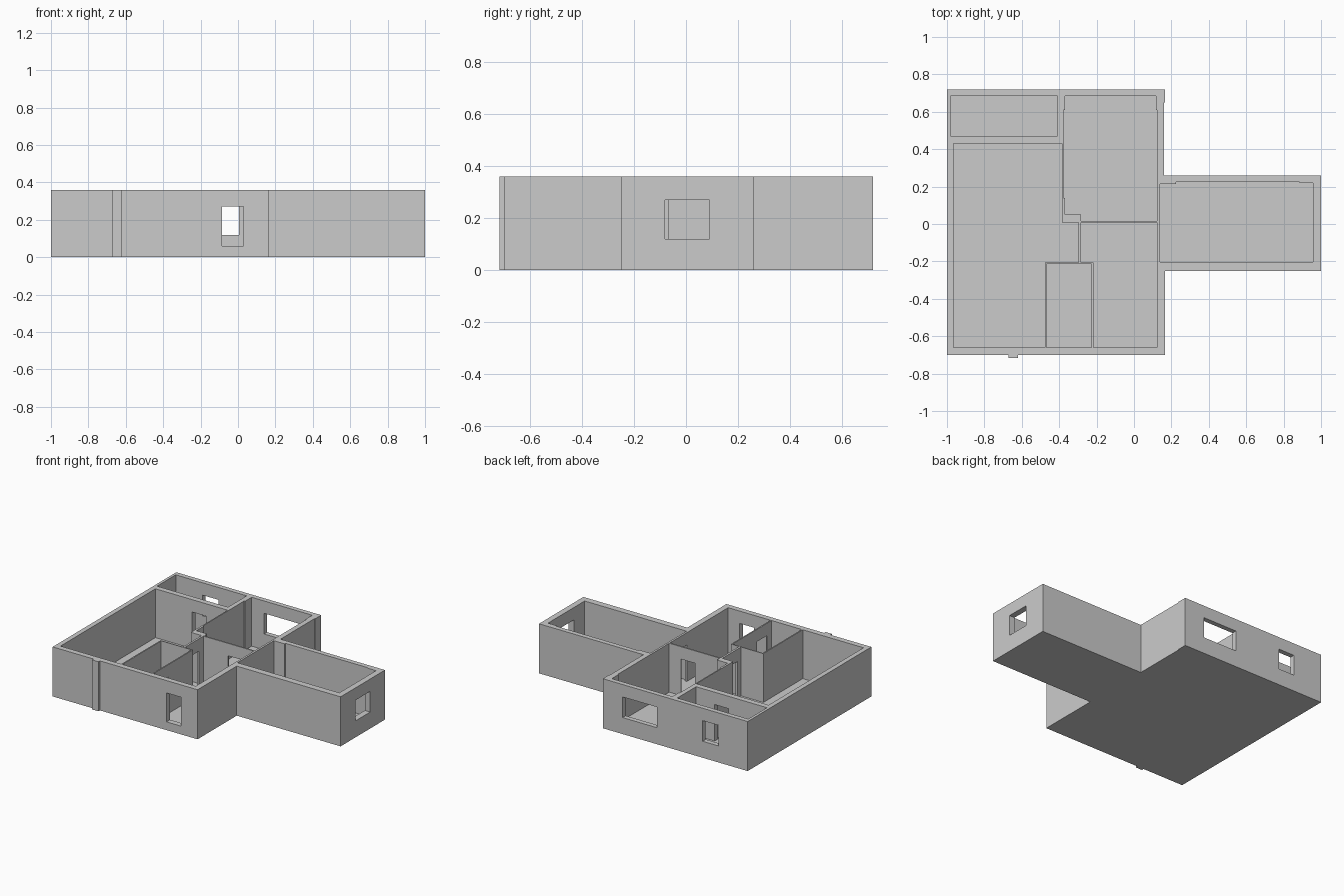
import bpy, bmesh

H = 0.36        # wall height
FLOOR = 0.005   # floor slab thickness
HEAD = 0.27     # top of doors and windows
SILL = 0.12     # window sill


def prism(name, pts, z0, z1):
    """Extrude a plan outline between two heights."""
    bm = bmesh.new()
    face = bm.faces.new([bm.verts.new((x, y, z0)) for x, y in pts])
    top = bmesh.ops.extrude_face_region(bm, geom=[face])["geom"]
    bmesh.ops.translate(bm, vec=(0, 0, z1 - z0),
                        verts=[v for v in top if isinstance(v, bmesh.types.BMVert)])
    bmesh.ops.recalc_face_normals(bm, faces=bm.faces)
    mesh = bpy.data.meshes.new(name)
    bm.to_mesh(mesh)
    bm.free()
    ob = bpy.data.objects.new(name, mesh)
    bpy.context.collection.objects.link(ob)
    return ob


def rect(x0, x1, y0, y1):
    return [(x0, y0), (x1, y0), (x1, y1), (x0, y1)]


def carve(target, pts, z0, z1):
    """Subtract an extruded outline from the target."""
    cutter = prism("cutter", pts, z0, z1)
    cutter.hide_render = True
    mod = target.modifiers.new("carve", 'BOOLEAN')
    mod.operation, mod.solver, mod.object = 'DIFFERENCE', 'EXACT', cutter
    bpy.context.view_layer.objects.active = target
    bpy.ops.object.modifier_apply(modifier=mod.name)
    bpy.data.objects.remove(cutter)


# Outer shell with side wing and the small front pilaster
house = prism("house_walls", [
    (-1, -0.7), (-0.67, -0.7), (-0.67, -0.717), (-0.62, -0.717), (-0.62, -0.7),
    (0.165, -0.7), (0.165, -0.25), (1, -0.25), (1, 0.26), (0.16, 0.26),
    (0.16, 0.65), (0.165, 0.65), (0.165, 0.72), (-1, 0.72)], 0, H)

# Rooms, open at the top
rooms = [
    # back left room
    rect(-0.98, -0.41, 0.47, 0.685),
    # main left room
    [(-0.965, -0.66), (-0.477, -0.66), (-0.477, -0.206), (-0.298, -0.206),
     (-0.298, 0.008), (-0.385, 0.008), (-0.385, 0.43), (-0.965, 0.43)],
    # back middle room
    [(-0.283, 0.017), (0.123, 0.017), (0.123, 0.61), (0.117, 0.61),
     (0.117, 0.685), (-0.37, 0.685), (-0.37, 0.61), (-0.377, 0.61),
     (-0.377, 0.14), (-0.37, 0.14), (-0.37, 0.05), (-0.283, 0.05)],
    # front middle room
    [(-0.217, -0.66), (0.123, -0.66), (0.123, 0.007), (-0.283, 0.007),
     (-0.283, -0.206), (-0.217, -0.206)],
    # small front room
    rect(-0.468, -0.226, -0.66, -0.213),
    # wing room
    [(0.138, -0.203), (0.957, -0.203), (0.957, 0.218), (0.885, 0.218),
     (0.885, 0.225), (0.225, 0.225), (0.225, 0.215), (0.138, 0.215)],
]
for room in rooms:
    carve(house, room, FLOOR, H + 0.1)

# Windows: plan rectangle and sill height
windows = [
    ((-0.27, 0.005, 0.66, 0.75), SILL),
    ((-0.767, -0.638, 0.66, 0.75), SILL),
    ((0.93, 1.05, -0.08, 0.09), SILL),
    ((-0.085, 0.03, -0.75, -0.64), 0.06),
]
# Interior doorways, from the floor up
doors = [
    (-0.67, -0.56, 0.42, 0.48),
    (-0.085, 0.03, -0.01, 0.03),
    (-0.31, -0.27, -0.165, -0.045),
    (-0.24, -0.205, -0.61, -0.49),
    (0.11, 0.15, -0.185, -0.07),
]
for plan, z0 in windows + [(d, FLOOR) for d in doors]:
    carve(house, rect(*plan), z0, HEAD)
